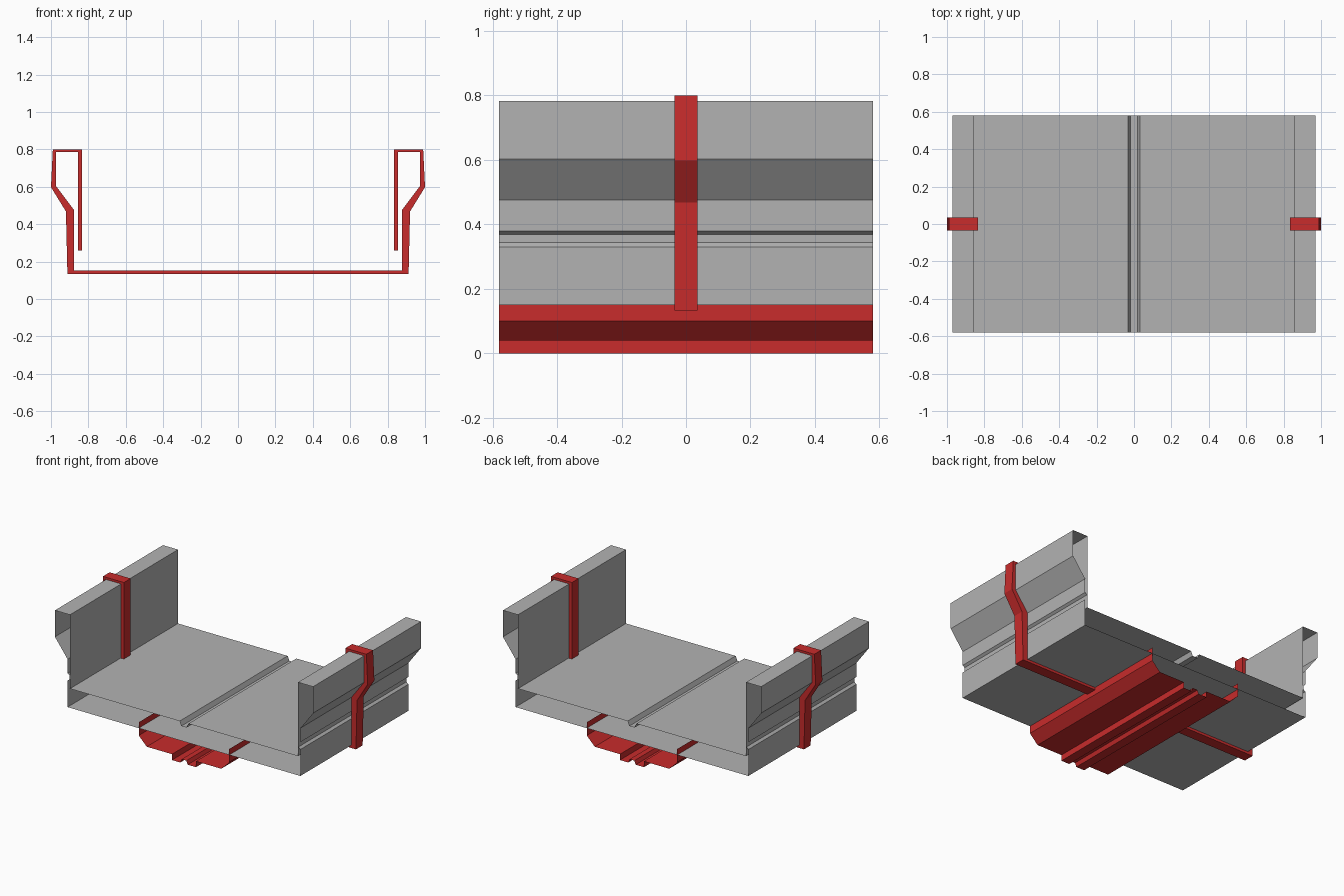
import bpy

cube = bpy.data.objects.get("Cube")
if cube:
    bpy.data.objects.remove(cube, do_unlink=True)


def material(name, rgb):
    m = bpy.data.materials.new(name)
    m.use_nodes = True
    m.diffuse_color = (*rgb, 1)
    m.node_tree.nodes["Principled BSDF"].inputs["Base Color"].default_value = (*rgb, 1)
    return m


grey = material("panel grey", (0.45, 0.45, 0.45))
red = material("bracket red", (0.58, 0.025, 0.025))


def mirrored(half):
    """Continue a half profile, running towards x = 0, onto the -x side."""
    return half + [(-x, z) for x, z in reversed(half)]


def extrude(name, profile, depth, mat, closed=True, caps=False):
    """Sweep an x-z profile along y, centred on y = 0."""
    n = len(profile)
    verts = [(x, y, z) for y in (-depth / 2, depth / 2) for x, z in profile]
    faces = [(i, (i + 1) % n, (i + 1) % n + n, i + n)
             for i in range(n if closed else n - 1)]
    if caps:
        faces += [tuple(reversed(range(n))), tuple(range(n, 2 * n))]
    mesh = bpy.data.meshes.new(name)
    mesh.from_pydata(verts, [], faces)
    mesh.materials.append(mat)
    obj = bpy.data.objects.new(name, mesh)
    bpy.context.collection.objects.link(obj)
    return obj


LENGTH = 1.16

# Hollow tray: bottom, grooved outer walls, rims, inner walls and grooved floor
tray_half = [(0.875, 0.15), (0.875, 0.33), (0.86, 0.343), (0.86, 0.368),
             (0.875, 0.38), (0.875, 0.475), (0.97, 0.602), (0.97, 0.782),
             (0.857, 0.782), (0.857, 0.28), (0.033, 0.28), (0.02, 0.25)]
extrude("tray_shell", mirrored(tray_half), LENGTH, grey)

# Open trough under the tray, with a grooved foot rail
trough_half = [(0.34, 0.19), (0.34, 0.10), (0.28, 0.04), (0.09, 0.04),
               (0.09, 0), (0.028, 0), (0.018, 0.025)]
extrude("under_trough", mirrored(trough_half), LENGTH, red, closed=False)

# Solid strap wrapping the tray and hooking over both rims
strap_half = [(0.912, 0.133), (0.92, 0.468), (1.0, 0.598), (0.99, 0.80),
              (0.833, 0.80), (0.833, 0.26), (0.855, 0.26), (0.855, 0.785),
              (0.973, 0.785), (0.973, 0.604), (0.877, 0.476), (0.877, 0.152)]
extrude("clamp_strap", mirrored(strap_half), 0.072, red, caps=True)
